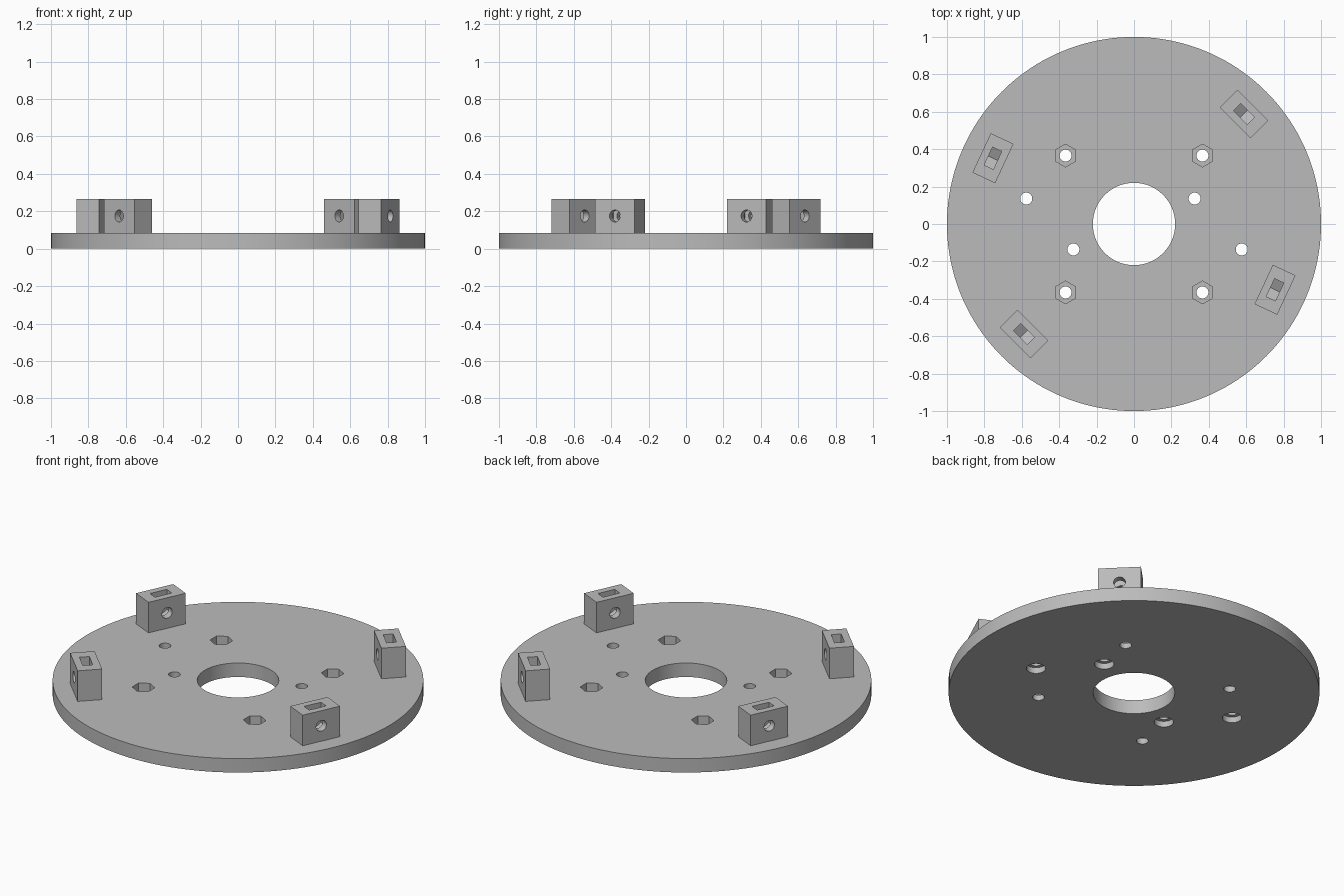
import bpy
from math import radians, pi, cos, sin
from mathutils import Matrix

old = bpy.data.objects.get("Cube")
if old:
    bpy.data.objects.remove(old, do_unlink=True)

PLATE_TOP = 0.083
BLOCK_TOP = 0.265
BOLT_Z = 0.175
BOLT_R = 0.032
NUT_R = 0.061

gray = bpy.data.materials.new("plain gray")
gray.use_nodes = True
color = (0.5, 0.5, 0.5, 1)
gray.diffuse_color = color
gray.node_tree.nodes["Principled BSDF"].inputs["Base Color"].default_value = color


def prism(name, radius, z0, z1, xy=(0, 0), sides=48, turn=0.0):
    """Upright regular prism from z0 to z1."""
    bpy.ops.mesh.primitive_cylinder_add(
        vertices=sides, radius=radius, depth=z1 - z0,
        location=(xy[0], xy[1], (z0 + z1) / 2), rotation=(0, 0, turn))
    ob = bpy.context.object
    ob.name = name
    return ob


def box(name, size, location):
    bpy.ops.mesh.primitive_cube_add(size=1, location=location)
    ob = bpy.context.object
    ob.name = name
    ob.scale = size
    bpy.ops.object.transform_apply(location=False, rotation=False)
    return ob


def cut(target, cutter):
    """Subtract the cutter and discard it."""
    mod = target.modifiers.new("cut", 'BOOLEAN')
    mod.operation = 'DIFFERENCE'
    mod.solver = 'EXACT'
    mod.object = cutter
    bpy.context.view_layer.objects.active = target
    bpy.ops.object.modifier_apply(modifier=mod.name)
    bpy.data.objects.remove(cutter, do_unlink=True)


def finish(ob):
    ob.data.materials.clear()
    ob.data.materials.append(gray)
    bpy.ops.object.select_all(action='DESELECT')
    ob.select_set(True)
    bpy.context.view_layer.objects.active = ob
    bpy.ops.object.shade_smooth_by_angle(angle=radians(30))


# Round base plate with its central opening
plate = prism("base_plate", 1, 0, PLATE_TOP, sides=160)
cut(plate, prism("bore", 0.22, -0.1, 0.2, sides=96))

# Four bolt holes with hexagonal nut pockets in the upper face
for sx in (-1, 1):
    for sy in (-1, 1):
        at = (sx * 0.366, sy * 0.366)
        cut(plate, prism("bolt", BOLT_R, -0.1, 0.2, at))
        cut(plate, prism("pocket", NUT_R, 0.033, 0.2, at, sides=6))

# Four screw holes counterbored from below
for at in ((-0.576, 0.136), (0.324, 0.136), (-0.324, -0.136), (0.576, -0.136)):
    cut(plate, prism("screw", BOLT_R, -0.1, 0.2, at))
    cut(plate, prism("counterbore", 0.052, -0.1, 0.035, at))
finish(plate)

# Upright mounting blocks: radial bolt hole and a nut slot open at the top
for name, angle in (("back_left_block", 45), ("back_right_block", 155),
                    ("front_right_block", 225), ("front_left_block", 335)):
    a = radians(angle)
    block = box(name, (0.134, 0.232, BLOCK_TOP - PLATE_TOP),
                (0, 0, (BLOCK_TOP + PLATE_TOP) / 2))
    hole = prism("bolt", BOLT_R, -0.2, 0.2)
    hole.matrix_world = Matrix.Translation((0, 0, BOLT_Z)) @ Matrix.Rotation(pi / 2, 4, 'Y')
    cut(block, hole)
    nut = prism("nut", NUT_R, -0.027, 0.027, sides=6)
    nut.matrix_world = Matrix.Translation((0, 0, BOLT_Z)) @ Matrix.Rotation(pi / 2, 4, 'Y')
    # Point a corner of the nut straight down
    low = min((nut.matrix_world @ v.co).z for v in nut.data.vertices)
    if low > BOLT_Z - NUT_R * 0.99:
        nut.matrix_world = nut.matrix_world @ Matrix.Rotation(pi / 6, 4, 'Z')
    cut(block, nut)
    cut(block, box("slot", (0.054, NUT_R * 2 * cos(pi / 6), 0.2), (0, 0, BOLT_Z + 0.1)))
    block.rotation_euler.z = a
    block.location.x = 0.832 * cos(a)
    block.location.y = 0.832 * sin(a)
    finish(block)
